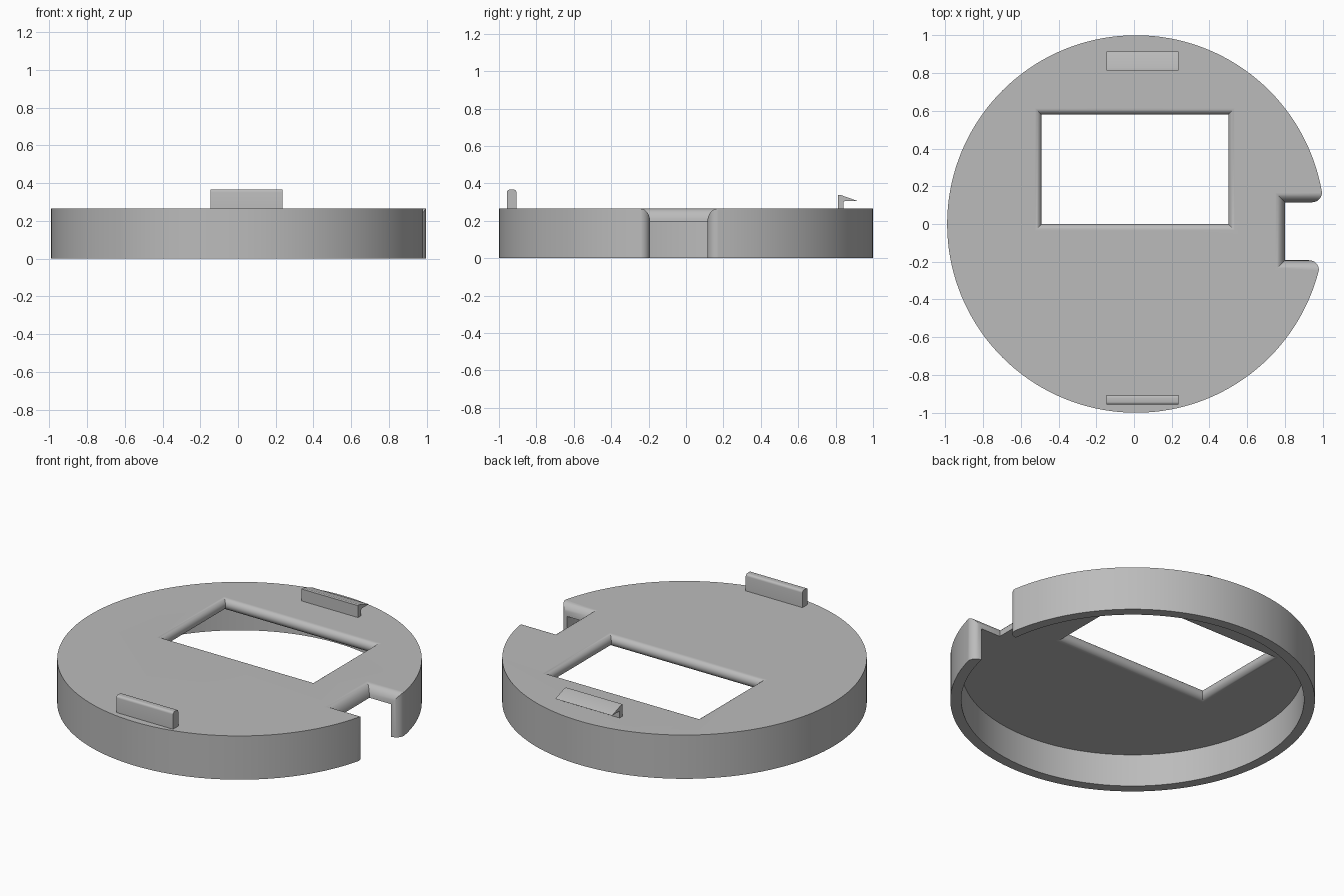
import bpy, bmesh
from math import sin, cos, pi, radians

if "Cube" in bpy.data.objects:
    bpy.data.objects.remove(bpy.data.objects["Cube"], do_unlink=True)

CX = 0.01                      # disc axis
TOP, UNDER = 0.265, 0.197      # upper and lower faces of the plate

grey = bpy.data.materials.new("plain grey")
grey.use_nodes = True
grey.diffuse_color = (0.5, 0.5, 0.5, 1)
grey.node_tree.nodes["Principled BSDF"].inputs["Base Color"].default_value = (0.5, 0.5, 0.5, 1)


def loft(name, loops):
    """Closed solid through matching loops of points."""
    bm = bmesh.new()
    rings = [[bm.verts.new(p) for p in loop] for loop in loops]
    n = len(rings[0])
    for a, b in zip(rings, rings[1:]):
        for i in range(n):
            j = (i + 1) % n
            bm.faces.new((a[i], a[j], b[j], b[i]))
    bm.faces.new(rings[0][::-1])
    bm.faces.new(rings[-1])
    bmesh.ops.recalc_face_normals(bm, faces=bm.faces)
    mesh = bpy.data.meshes.new(name)
    bm.to_mesh(mesh)
    bm.free()
    mesh.materials.append(grey)
    obj = bpy.data.objects.new(name, mesh)
    bpy.context.collection.objects.link(obj)
    return obj


def disc(name, r, z0, z1, n=144):
    ring = [(CX + r * cos(2 * pi * i / n), r * sin(2 * pi * i / n)) for i in range(n)]
    return loft(name, [[(x, y, z) for x, y in ring] for z in (z0, z1)])


def flared_box(name, x0, x1, y0, y1, levels):
    """Rectangular cutter widened by f at each height z."""
    return loft(name, [[(x0 - f, y0 - f, z), (x1 + f, y0 - f, z),
                        (x1 + f, y1 + f, z), (x0 - f, y1 + f, z)] for f, z in levels])


def activate(obj):
    bpy.ops.object.select_all(action='DESELECT')
    obj.select_set(True)
    bpy.context.view_layer.objects.active = obj


def cut(obj, cutter):
    mod = obj.modifiers.new("cut", 'BOOLEAN')
    mod.operation, mod.solver, mod.object = 'DIFFERENCE', 'EXACT', cutter
    activate(obj)
    bpy.ops.object.modifier_apply(modifier=mod.name)
    bpy.data.objects.remove(cutter, do_unlink=True)


def smooth(obj):
    activate(obj)
    bpy.ops.object.shade_smooth_by_angle(angle=radians(30))


# Hollow round lid
lid = disc("round_lid", 1.0, 0, TOP)
cut(lid, disc("cavity_cutter", 0.94, -0.1, UNDER))

# Window with fully rounded edges
r = (TOP - UNDER) / 2
angles = [pi * (i / 12 - 0.5) for i in range(13)]
levels = [(r * (1 - cos(t)), UNDER + r + r * sin(t)) for t in angles]
levels = [(r, 0.1)] + levels + [(r, 0.4)]
cut(lid, flared_box("window_cutter", -0.49, 0.5, 0, 0.58, levels))

# Side notch: lip rounded over at the top
N0, N1, F = -0.192, 0.115, 0.052
arc = [pi / 2 * i / 8 for i in range(9)]
levels = [(0, -0.1)] + [(F * (1 - cos(t)), UNDER + (TOP - UNDER) * sin(t)) for t in arc]
levels.append((F, 0.4))
cut(lid, flared_box("notch_cutter", 0.8, 1.2, N0, N1, levels))


# Side notch: rim ends rounded on the outside
def rim_end(y, side):
    end = CX + (1 - (y + side * F) ** 2) ** 0.5
    return [(end - F + F * sin(t), y + side * F * (1 - cos(t))) for t in arc]


low, high = rim_end(N0, -1), rim_end(N1, 1)
outline = ([(0.85, N0)] + low + [(1.2, low[-1][1]), (1.2, high[-1][1])]
           + high[::-1] + [(0.85, N1)])
cut(lid, loft("rim_end_cutter", [[(x, y, z) for x, y in outline] for z in (-0.1, 0.4)]))
smooth(lid)
lid.modifiers.new("even shading", 'WEIGHTED_NORMAL').keep_sharp = True

# Tabs, extruded along x from side profiles
c = 0.014
front = [(-0.957, 0.25), (-0.907, 0.25)]
front += [(-0.907 - c + c * cos(t), 0.367 - c + c * sin(t)) for t in arc[::2]]
front += [(-0.957 + c - c * sin(t), 0.367 - c + c * cos(t)) for t in arc[::2]]
back = [(0.812, 0.25), (0.842, 0.25), (0.842, 0.302), (0.85, 0.307),
        (0.915, 0.307), (0.83, 0.337), (0.812, 0.337)]
for name, profile in (("front_tab", front), ("back_clip", back)):
    smooth(loft(name, [[(x, y, z) for y, z in profile] for x in (-0.145, 0.235)]))
